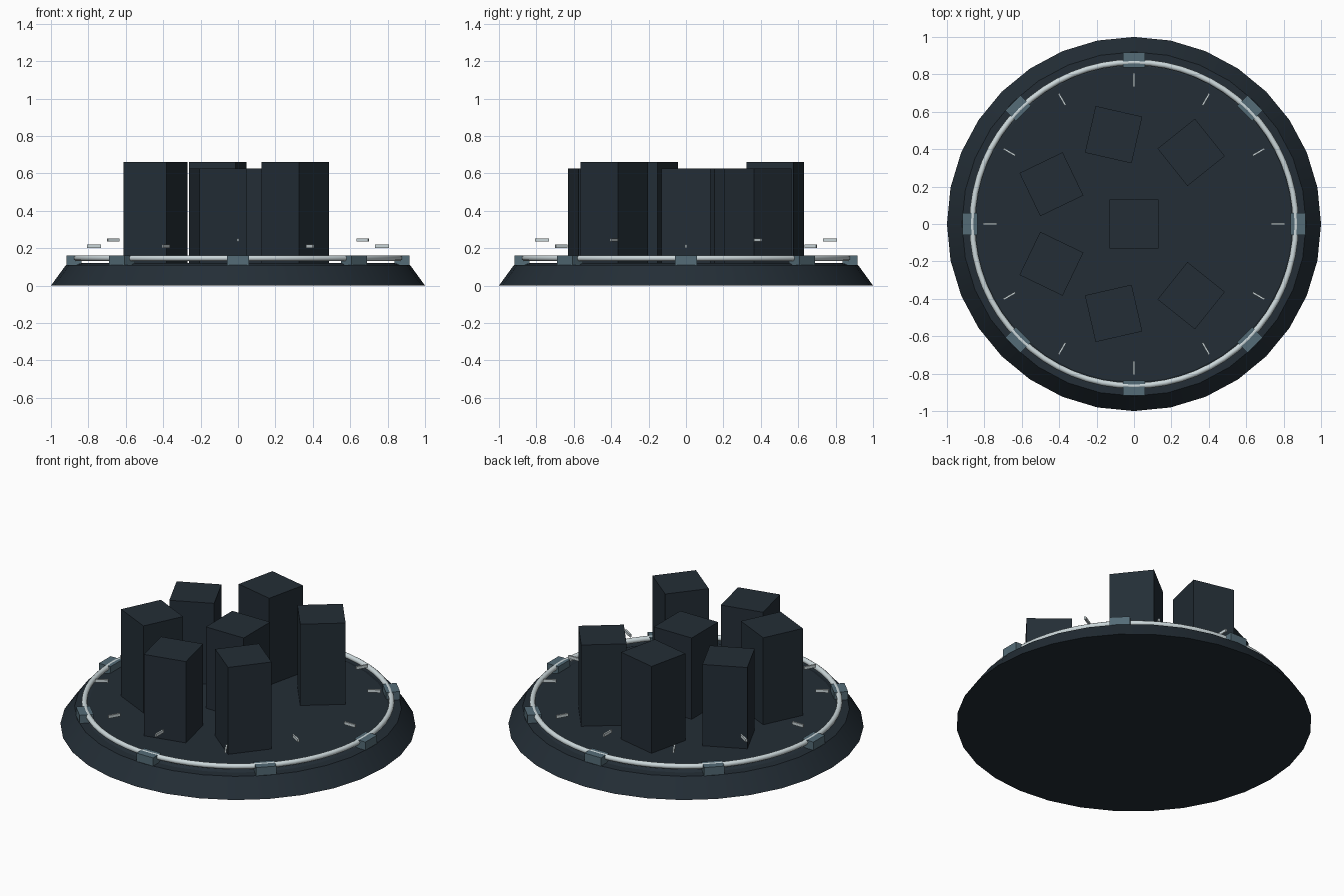
import bpy
from math import cos, sin, pi, radians

cube = bpy.data.objects.get("Cube")
if cube:
    bpy.data.objects.remove(cube, do_unlink=True)


def material(name, rgb):
    mat = bpy.data.materials.new(name)
    mat.use_nodes = True
    mat.diffuse_color = (*rgb, 1)
    bsdf = next(n for n in mat.node_tree.nodes if n.type == "BSDF_PRINCIPLED")
    bsdf.inputs["Base Color"].default_value = (*rgb, 1)
    return mat


slate = material("dark slate", (0.017, 0.027, 0.037))
steel = material("steel blue", (0.09, 0.15, 0.185))
silver = material("pale silver", (0.60, 0.68, 0.70))


def finish(name, mat):
    obj = bpy.context.object
    obj.name = obj.data.name = name
    obj.data.materials.append(mat)
    return obj


def frustum(name, r_low, r_high, low, high, mat):
    bpy.ops.mesh.primitive_cone_add(vertices=32, radius1=r_low, radius2=r_high,
                                    depth=high - low, location=(0, 0, (low + high) / 2))
    finish(name, mat)
    bpy.ops.object.shade_smooth_by_angle(angle=radians(18))


def box(name, radius, angle, low, high, size, turn, mat):
    # Box placed at a polar position, turned about its own upright axis
    bpy.ops.mesh.primitive_cube_add(
        size=1, location=(radius * cos(angle), radius * sin(angle), (low + high) / 2),
        rotation=(0, 0, turn))
    obj = finish(name, mat)
    obj.scale = (*size, high - low)


# Sloped plinth and thin raised deck
frustum("base", 1.0, 0.92, 0, 0.11, slate)
frustum("deck", 0.87, 0.845, 0.11, 0.12, slate)

# Rail with its eight clamps
bpy.ops.mesh.primitive_torus_add(major_segments=64, minor_segments=10, major_radius=0.865,
                                 minor_radius=0.016, location=(0, 0, 0.147))
finish("rail", silver)
bpy.ops.object.shade_smooth()
for i in range(8):
    a = i * pi / 4
    box(f"rail_clamp_{i + 1}", 0.876, a, 0.108, 0.161, (0.08, 0.115), a, steel)

# Twelve floating dial marks at two alternating heights
for i in range(12):
    a = i * pi / 6
    low = 0.235 if i % 2 else 0.201
    box(f"dial_mark_{i + 1}", 0.77, a, low, low + 0.018, (0.073, 0.01), a, silver)

# Central tower and six of seven evenly spaced outer towers
box("centre_tower", 0, 0, 0.11, 0.625, (0.26, 0.26), 0, slate)
for i in range(1, 7):
    a = i * 2 * pi / 7
    top = 0.625 if i % 2 else 0.66
    box(f"outer_tower_{i}", 0.49, a, 0.11, top, (0.256, 0.256), -a, slate)
